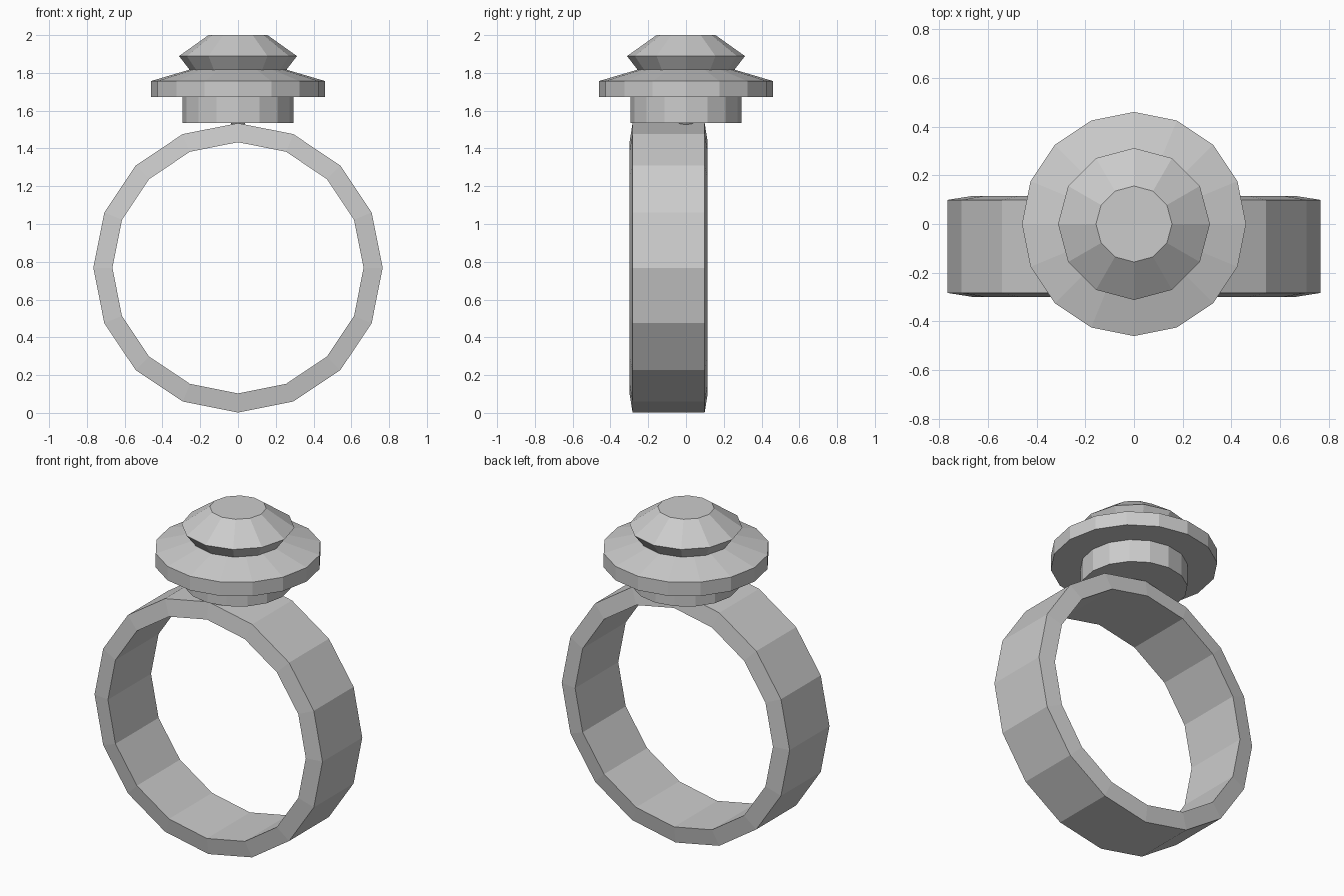
import bpy, bmesh
from math import sin, cos, tau

if "Cube" in bpy.data.objects:
    bpy.data.objects.remove(bpy.data.objects["Cube"])


def lathe(name, profile, sides, closed=False):
    """Spin a (radius, height) profile about z; closed loops the profile, otherwise ends are capped."""
    bm = bmesh.new()
    rings = []
    for r, h in profile:
        rings.append([bm.verts.new((r * cos(tau * i / sides), r * sin(tau * i / sides), h))
                      for i in range(sides)])
    pairs = list(zip(rings, rings[1:]))
    if closed:
        pairs.append((rings[-1], rings[0]))
    else:
        bm.faces.new(rings[0])
        bm.faces.new(rings[-1])
    for a, b in pairs:
        for i in range(sides):
            j = (i + 1) % sides
            bm.faces.new((a[i], a[j], b[j], b[i]))
    bmesh.ops.remove_doubles(bm, verts=bm.verts[:], dist=1e-5)
    bmesh.ops.recalc_face_normals(bm, faces=bm.faces[:])
    mesh = bpy.data.meshes.new(name)
    bm.to_mesh(mesh)
    bm.free()
    obj = bpy.data.objects.new(name, mesh)
    bpy.context.collection.objects.link(obj)
    return obj


# Finger band: slightly narrower at the outer edge, lying along y
band = lathe("band", [(0.665, -0.207), (0.766, -0.191), (0.766, 0.191), (0.665, 0.207)], 16, closed=True)
band.rotation_euler = (tau / 4, 0, 0)
band.location = (0, -0.092, 0.768)

# Stepped setting that holds the stone
lathe("setting", [(0.295, 1.534), (0.295, 1.672), (0.46, 1.672), (0.46, 1.757), (0.257, 1.817)], 16)

# Cut gem with its point sunk into the setting
lathe("gem", [(0.02, 1.51), (0.312, 1.889), (0.156, 2.0)], 12)
